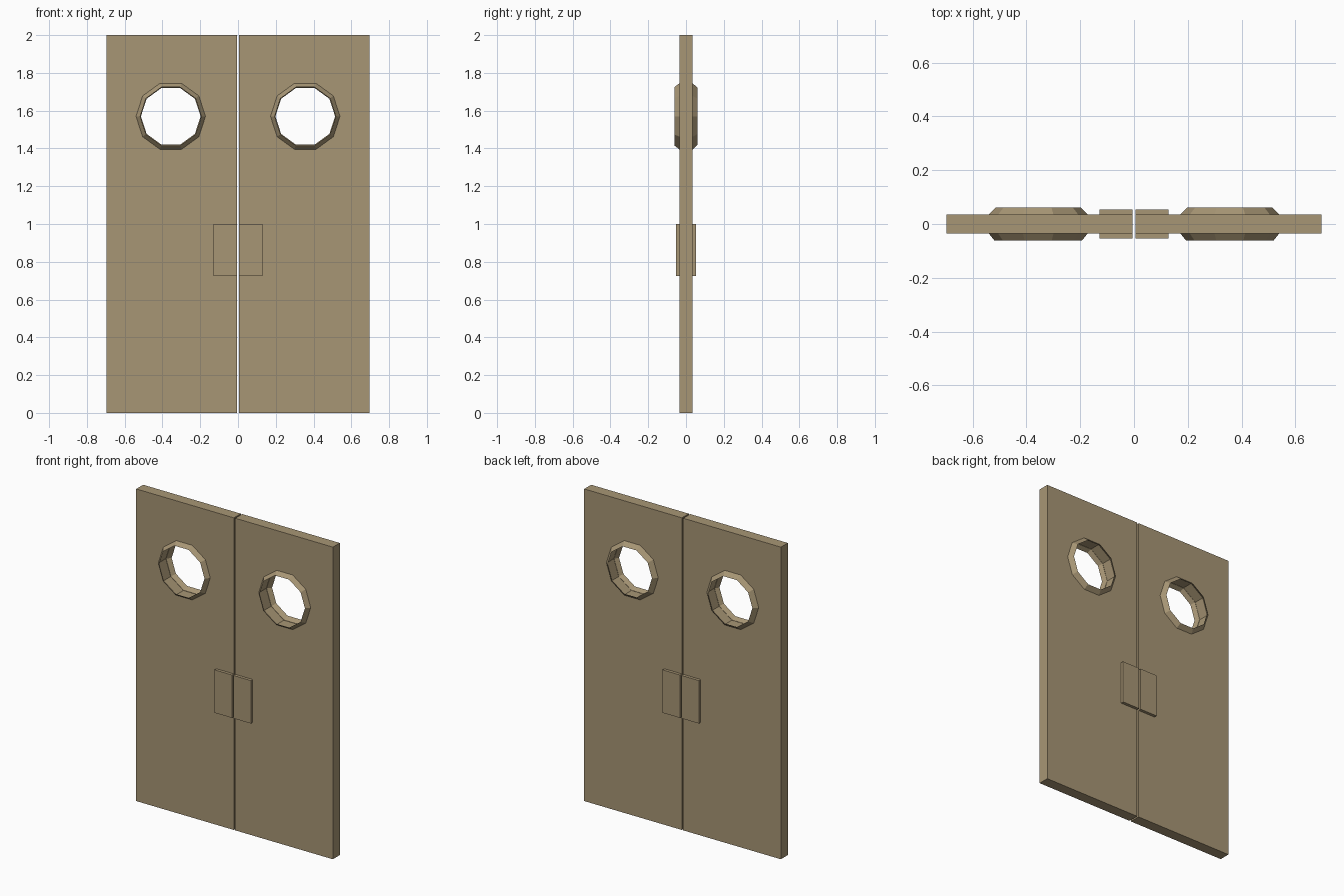
import bpy, bmesh, math

if "Cube" in bpy.data.objects:
    bpy.data.objects.remove(bpy.data.objects["Cube"])

HALF_W, GAP, HEIGHT, T = 0.697, 0.005, 2.0, 0.035
CX, CZ, SIDES = 0.356, 1.57, 10

mat = bpy.data.materials.new("tan_paint")
mat.diffuse_color = (0.39, 0.305, 0.178, 1)
mat.use_nodes = True
mat.node_tree.nodes["Principled BSDF"].inputs["Base Color"].default_value = mat.diffuse_color


def finish(bm, name):
    bmesh.ops.recalc_face_normals(bm, faces=bm.faces)
    me = bpy.data.meshes.new(name)
    bm.to_mesh(me)
    bm.free()
    me.materials.append(mat)
    ob = bpy.data.objects.new(name, me)
    bpy.context.collection.objects.link(ob)
    return ob


def circle(cx, r):
    return [(cx + r * math.cos(2 * math.pi * i / SIDES),
             CZ + r * math.sin(2 * math.pi * i / SIDES)) for i in range(SIDES)]


def door(name, s):
    # panel outline with porthole opening, extruded to thickness
    bm = bmesh.new()
    a, b = s * GAP, s * HALF_W
    edges = []
    for loop in ([(a, 0), (b, 0), (b, HEIGHT), (a, HEIGHT)], circle(s * CX, 0.18)):
        vs = [bm.verts.new((x, -T, z)) for x, z in loop]
        edges += [bm.edges.new((vs[i - 1], vs[i])) for i in range(len(vs))]
    bmesh.ops.triangle_fill(bm, edges=edges, use_beauty=True, normal=(0, -1, 0))
    ext = bmesh.ops.extrude_face_region(bm, geom=bm.faces[:], use_keep_orig=True)
    moved = [g for g in ext["geom"] if isinstance(g, bmesh.types.BMVert)]
    bmesh.ops.translate(bm, verts=moved, vec=(0, 2 * T, 0))
    finish(bm, name)


def porthole_rim(name, cx, side, rim):
    # bevelled ring standing proud of the door face
    bm = bmesh.new()
    profile = [(0.184, T), (rim, 0.062), (0.178, T)]
    rings = [[bm.verts.new((x, side * y, z)) for x, z in circle(cx, r)]
             for r, y in profile]
    for k in range(3):
        p, q = rings[k - 1], rings[k]
        for i in range(SIDES):
            bm.faces.new((p[i - 1], p[i], q[i], q[i - 1]))
    finish(bm, name)


def push_plate(name, s):
    # plate running through the door so it shows on both faces
    bm = bmesh.new()
    bmesh.ops.create_cube(bm, size=1)
    x0, x1, z0, z1 = 0.0055, 0.129, 0.725, 1.0
    bmesh.ops.scale(bm, verts=bm.verts, vec=(x1 - x0, 0.108, z1 - z0))
    bmesh.ops.translate(bm, verts=bm.verts, vec=(s * (x0 + x1) / 2, 0, (z0 + z1) / 2))
    finish(bm, name)


for label, s in (("left", -1), ("right", 1)):
    door(f"{label}_door", s)
    push_plate(f"{label}_push_plate", s)
    porthole_rim(f"{label}_porthole_rim_front", s * CX, -1, 0.162)
    porthole_rim(f"{label}_porthole_rim_back", s * CX, 1, 0.158)
